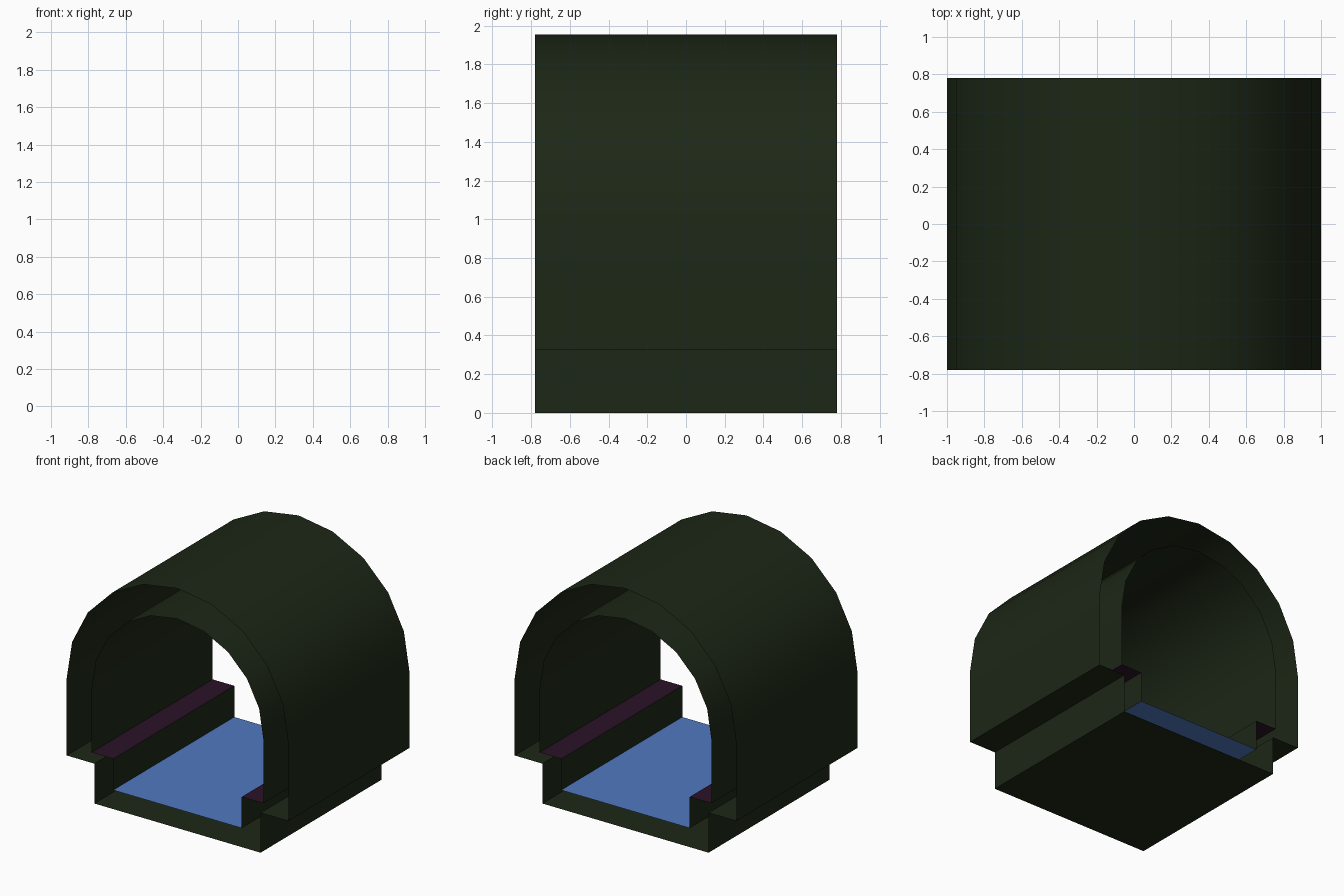
import bpy
import math

if "Cube" in bpy.data.objects:
    bpy.data.objects.remove(bpy.data.objects["Cube"])

HALF = 0.78          # half length of the tunnel along y
LEDGE, FLOOR, SKIRT = 0.41, 0.155, 0.325   # heights of walkway, floor, outer step


def material(name, rgb):
    m = bpy.data.materials.new(name)
    m.diffuse_color = (*rgb, 1)
    m.use_nodes = True
    m.node_tree.nodes["Principled BSDF"].inputs["Base Color"].default_value = m.diffuse_color
    return m


GREEN = material("dark_green", (0.012, 0.02, 0.008))
PURPLE = material("dark_purple", (0.023, 0.006, 0.021))
BLUE = material("blue", (0.08, 0.19, 0.53))


def arc(radius, zc, steps=10):
    """Half circle points from left, over the top, to the right."""
    return [(-radius * math.cos(math.pi * i / steps),
             zc + radius * math.sin(math.pi * i / steps)) for i in range(steps + 1)]


def sheet(name, profile, mat, closed=False):
    """Sweep an x-z profile along y; the ends stay open."""
    n = len(profile)
    verts = [(x, y, z) for y in (-HALF, HALF) for x, z in profile]
    faces = [(i, (i + 1) % n, (i + 1) % n + n, i + n)
             for i in range(n if closed else n - 1)]
    mesh = bpy.data.meshes.new(name)
    mesh.from_pydata(verts, [], faces)
    mesh.materials.append(mat)
    ob = bpy.data.objects.new(name, mesh)
    bpy.context.collection.objects.link(ob)
    bpy.context.view_layer.objects.active = ob
    ob.select_set(True)
    bpy.ops.object.shade_smooth_by_angle(angle=math.radians(30))
    ob.select_set(False)
    return ob


# outer skin: arch, stepped skirt and underside
sheet("outer_shell",
      [(-0.75, 0), (-0.75, SKIRT), (-1, SKIRT)] + arc(1.0, 0.955)
      + [(1, SKIRT), (0.75, SKIRT), (0.75, 0)], GREEN, closed=True)

# inner skin, facing the bore
sheet("inner_lining",
      [(0.775, LEDGE)] + arc(0.775, 0.932)[::-1] + [(-0.775, LEDGE)], GREEN)

# walkways and their curbs
sheet("left_walkway", [(-0.775, LEDGE), (-0.58, LEDGE)], PURPLE)
sheet("right_walkway", [(0.58, LEDGE), (0.775, LEDGE)], PURPLE)
sheet("left_curb", [(-0.58, LEDGE), (-0.58, FLOOR)], GREEN)
sheet("right_curb", [(0.58, FLOOR), (0.58, LEDGE)], GREEN)

# sunken floor
sheet("floor", [(-0.58, FLOOR), (0.58, FLOOR)], BLUE)
